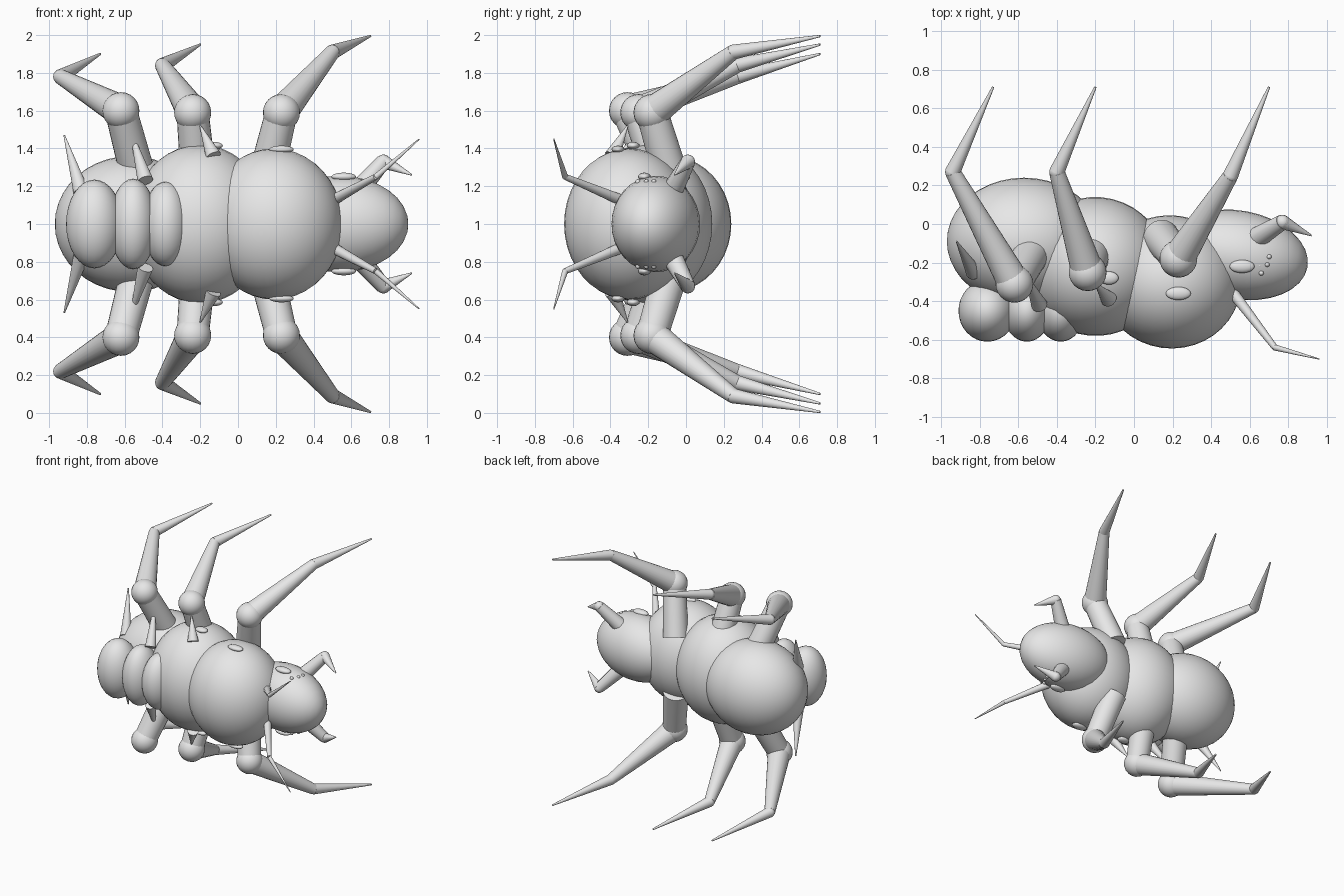
import bpy
import math
from mathutils import Vector

cube = bpy.data.objects.get("Cube")
if cube:
    bpy.data.objects.remove(cube, do_unlink=True)

# One grey for the whole insect
grey = bpy.data.materials.new("plain grey")
grey.use_nodes = True
grey.diffuse_color = (0.8, 0.8, 0.8, 1)
grey.node_tree.nodes["Principled BSDF"].inputs["Base Color"].default_value = (0.8, 0.8, 0.8, 1)


def finish(name):
    ob = bpy.context.object
    ob.name = name
    ob.data.materials.append(grey)
    bpy.ops.object.shade_smooth_by_angle(angle=math.radians(40))
    return ob


def ellipsoid(name, centre, radii, turn=0, segments=32):
    """Sphere stretched to radii, with poles along x, turned about z."""
    bpy.ops.mesh.primitive_uv_sphere_add(segments=segments, ring_count=segments // 2, radius=1)
    ob = finish(name)
    for v in ob.data.vertices:
        x, y, z = v.co
        v.co = (z * radii[0], y * radii[1], -x * radii[2])
    ob.location = centre
    ob.rotation_euler.z = math.radians(turn)


def taper(name, start, end, r1, r2, sides=24):
    """Round bar from start to end."""
    a, b = Vector(start), Vector(end)
    bpy.ops.mesh.primitive_cone_add(vertices=sides, radius1=r1, radius2=r2, depth=(b - a).length,
                                    location=(a + b) / 2,
                                    rotation=(b - a).to_track_quat("Z", "Y").to_euler())
    finish(name)


# Body, lying along x, symmetric about z = 1
ellipsoid("thorax", (0.19, -0.30, 1), (0.365, 0.345, 0.40), -8, 40)
ellipsoid("middle_body", (-0.2, -0.22, 1), (0.37, 0.36, 0.42), -5, 40)
ellipsoid("abdomen", (-0.57, -0.09, 1), (0.40, 0.33, 0.36), 0, 40)
ellipsoid("head", (0.54, -0.16, 1), (0.365, 0.23, 0.255), -10)

# Row of lobes on the back
for i, (x, h) in enumerate([(-0.76, 0.235), (-0.555, 0.24), (-0.38, 0.225)]):
    ellipsoid(f"back_lobe_{i + 1}", (x, -0.45, 1), (0.15 if i == 0 else 0.125, 0.16, h))

# Leg points: hip, ball joint, knee, tip, with height measured from the mid plane
legs = {
    "front": [(0.14, -0.07, 0.22), (0.23, -0.18, 0.59), (0.50, 0.25, 0.91), (0.70, 0.71, 0.995)],
    "middle": [(-0.21, -0.13, 0.25), (-0.24, -0.25, 0.59), (-0.40, 0.27, 0.84), (-0.20, 0.71, 0.95)],
    "rear": [(-0.52, -0.13, 0.22), (-0.62, -0.31, 0.60), (-0.94, 0.27, 0.78), (-0.73, 0.71, 0.90)],
}
# Spike base and tip
spikes = [
    ((-0.13, -0.39, 0.36), (-0.20, -0.31, 0.52)),
    ((-0.49, -0.42, 0.23), (-0.57, -0.25, 0.50)),
    ((-0.83, -0.25, 0.17), (-0.92, -0.09, 0.47)),
]
dots = [(0.65, -0.17), (0.70, -0.17), (0.69, -0.21), (0.65, -0.215), (0.66, -0.255)]

for label, side in (("upper", 1), ("lower", -1)):
    def at(p):
        return (p[0], p[1], 1 + side * p[2])

    # Legs
    for name, points in legs.items():
        hip, ball, knee, tip = map(at, points)
        part = f"{label}_{name}"
        taper(part + "_hip", hip, ball, 0.095, 0.085)
        ellipsoid(part + "_joint", ball, (0.098, 0.098, 0.098), 0, 24)
        taper(part + "_thigh", ball, knee, 0.085, 0.04)
        ellipsoid(part + "_knee", knee, (0.039, 0.039, 0.039), 0, 16)
        taper(part + "_shin", knee, tip, 0.04, 0.006)

    # Back spikes
    for i, (base, tip) in enumerate(spikes):
        taper(f"{label}_spike_{i + 1}", at(base), at(tip), 0.042, 0.004, 16)

    # Feelers
    root, bend, tip = map(at, [(0.50, -0.34, 0.125), (0.73, -0.64, 0.25), (0.96, -0.70, 0.45)])
    taper(label + "_feeler_base", root, bend, 0.03, 0.016, 16)
    taper(label + "_feeler_tip", bend, tip, 0.016, 0.003, 16)

    # Jaws
    root, bend, tip = map(at, [(0.64, -0.07, 0.18), (0.77, 0.01, 0.33), (0.92, -0.06, 0.26)])
    taper(label + "_jaw_base", root, bend, 0.055, 0.04, 16)
    ellipsoid(label + "_jaw_bend", bend, (0.038, 0.038, 0.038), 0, 16)
    taper(label + "_jaw_tip", bend, tip, 0.038, 0.004, 16)

    # Eye, eyelets and body spots
    ellipsoid(label + "_eye", at((0.56, -0.22, 0.25)), (0.065, 0.034, 0.022), 0, 20)
    for i, (x, y) in enumerate(dots):
        ellipsoid(f"{label}_eyelet_{i + 1}", at((x, y, 0.222)), (0.013, 0.013, 0.016), 0, 12)
    ellipsoid(label + "_thorax_spot", at((0.23, -0.36, 0.395)), (0.065, 0.034, 0.02), 0, 20)
    ellipsoid(label + "_middle_spot", at((-0.13, -0.28, 0.415)), (0.05, 0.034, 0.02), 0, 20)
